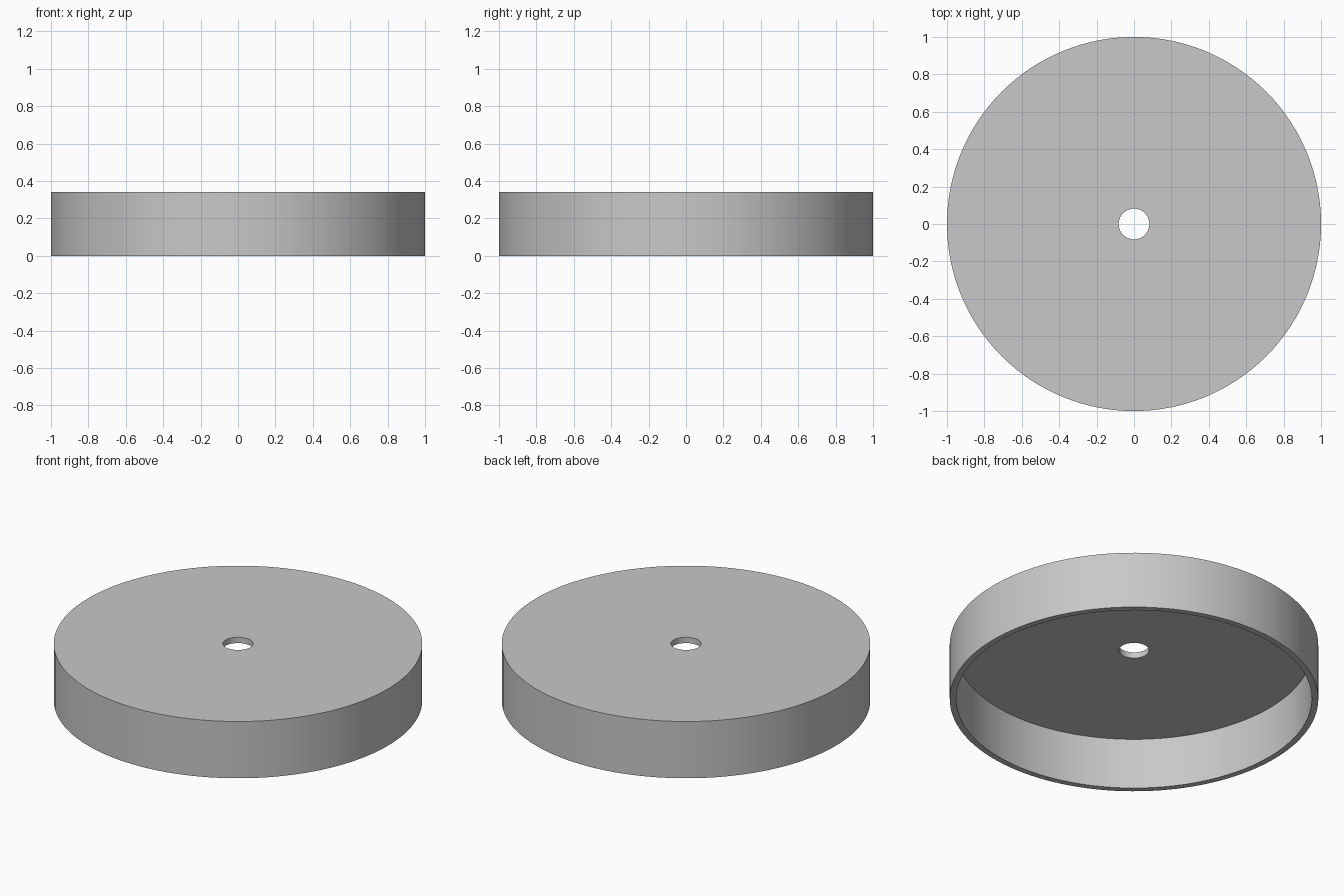
import bpy
import bmesh
import math
from mathutils import Matrix, Vector

default = bpy.data.objects.get("Cube")
if default:
    bpy.data.objects.remove(default, do_unlink=True)

HEIGHT, WALL, HOLE = 0.34, 0.035, 0.082
SLOT_ANGLE = math.radians(223.2)
SLOT_WIDTH, SLOT_RADIUS, SLOT_Z = 0.224, 0.074, 0.11

# Plain grey plastic
grey = bpy.data.materials.new("grey plastic")
grey.use_nodes = True
colour = (0.58, 0.58, 0.58, 1)
grey.diffuse_color = colour
grey.node_tree.nodes["Principled BSDF"].inputs["Base Color"].default_value = colour


def make_object(name, bm):
    bmesh.ops.recalc_face_normals(bm, faces=bm.faces)
    mesh = bpy.data.meshes.new(name)
    bm.to_mesh(mesh)
    bm.free()
    mesh.materials.append(grey)
    obj = bpy.data.objects.new(name, mesh)
    bpy.context.collection.objects.link(obj)
    return obj


# Round lid: closed wall-and-top section spun about the centre axis
bm = bmesh.new()
section = [(HOLE, HEIGHT), (1, HEIGHT), (1, 0), (1 - WALL, 0),
           (1 - WALL, HEIGHT - WALL), (HOLE, HEIGHT - WALL)]
points = [bm.verts.new((r, 0, z)) for r, z in section]
edges = [bm.edges.new((p, points[i - 1])) for i, p in enumerate(points)]
bmesh.ops.spin(bm, geom=points + edges, cent=(0, 0, 0), axis=(0, 0, 1),
               angle=math.tau, steps=128, use_merge=True)
bmesh.ops.remove_doubles(bm, verts=bm.verts, dist=1e-5)
lid = make_object("round_lid", bm)

# Cutter for the round-ended cable slot, pushed radially through the wall
bm = bmesh.new()
outline = []
for side in (1, -1):
    for i in range(17):
        a = math.pi * (i / 16 - 0.5) + (0 if side > 0 else math.pi)
        y = side * (SLOT_WIDTH / 2 - SLOT_RADIUS) + SLOT_RADIUS * math.cos(a)
        outline.append(bm.verts.new((0.85, y, SLOT_Z + SLOT_RADIUS * math.sin(a))))
face = bm.faces.new(outline)
extruded = bmesh.ops.extrude_face_region(bm, geom=[face])["geom"]
bmesh.ops.translate(bm, vec=Vector((0.3, 0, 0)),
                    verts=[v for v in extruded if isinstance(v, bmesh.types.BMVert)])
bm.transform(Matrix.Rotation(SLOT_ANGLE, 4, "Z"))
cutter = make_object("slot_cutter", bm)
cutter.hide_render = True

# Cut the slot, then smooth the curved walls
cut = lid.modifiers.new("cable slot", "BOOLEAN")
cut.operation = "DIFFERENCE"
cut.solver = "EXACT"
cut.object = cutter
bpy.ops.object.select_all(action="DESELECT")
lid.select_set(True)
bpy.context.view_layer.objects.active = lid
bpy.ops.object.modifier_apply(modifier=cut.name)
bpy.data.objects.remove(cutter, do_unlink=True)
bpy.ops.object.shade_smooth_by_angle(angle=math.radians(30))
